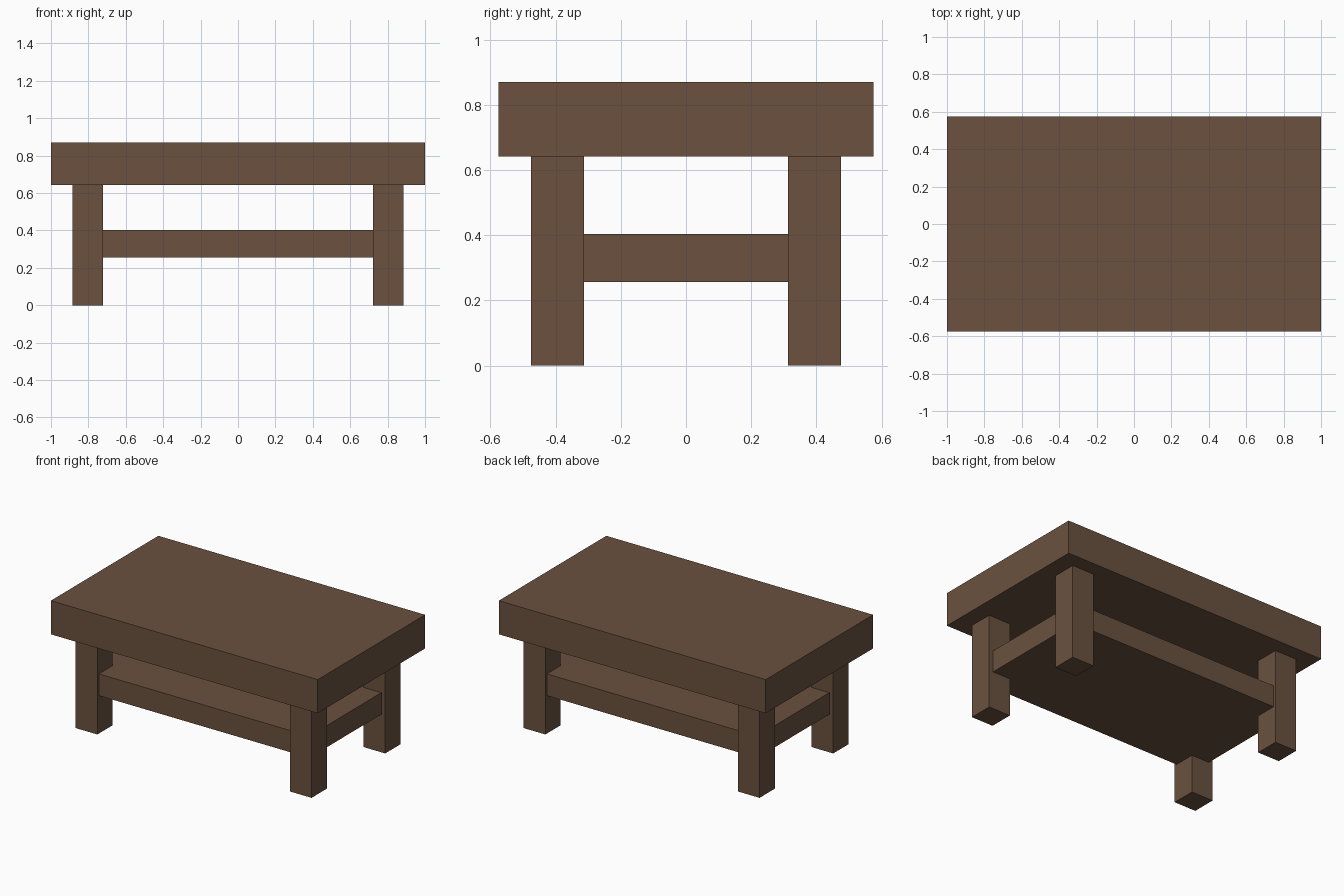
import bpy

cube = bpy.data.objects.get("Cube")
if cube:
    bpy.data.objects.remove(cube, do_unlink=True)

# Single brown wood colour
WOOD = (0.145, 0.083, 0.05, 1.0)
wood = bpy.data.materials.new("brown_wood")
wood.use_nodes = True
wood.diffuse_color = WOOD
wood.node_tree.nodes["Principled BSDF"].inputs["Base Color"].default_value = WOOD


def box(name, centre, size):
    """Flat-faced block with its scale applied."""
    bpy.ops.mesh.primitive_cube_add(size=1, location=centre)
    ob = bpy.context.object
    ob.name = name
    ob.scale = size
    bpy.ops.object.transform_apply(location=False, rotation=False, scale=True)
    ob.data.materials.append(wood)
    return ob


HEIGHT = 0.87
LEG_TOP = 0.642
LEG_WIDTH = 0.163

# Thick table top
box("table_top", (0, 0, (HEIGHT + LEG_TOP) / 2), (2, 1.15, HEIGHT - LEG_TOP))

# Lower shelf, notched around by the legs
box("lower_shelf", (0, 0, 0.33), (1.71, 0.916, 0.147))

# Four square legs
for side, sx in (("left", 1), ("right", -1)):
    for end, sy in (("front", -1), ("back", 1)):
        box(f"{end}_{side}_leg", (sx * 0.803, sy * 0.394, LEG_TOP / 2),
            (LEG_WIDTH, LEG_WIDTH, LEG_TOP))
